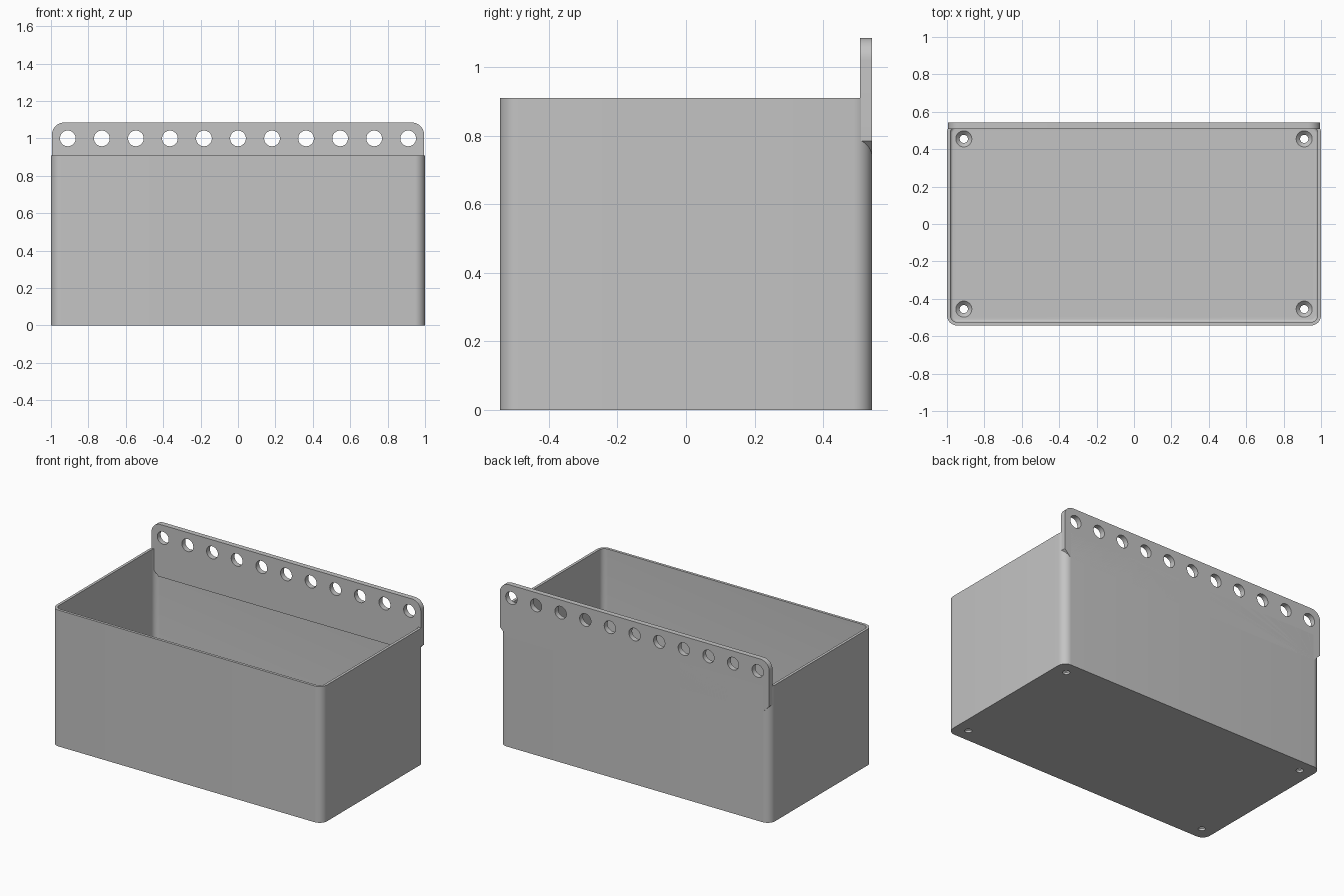
import bpy, bmesh, math
from mathutils import Matrix

cube = bpy.data.objects.get("Cube")
if cube:
    bpy.data.objects.remove(cube, do_unlink=True)

HALF_X, HALF_Y, HEIGHT = 1.0, 0.543, 0.91
RADIUS, WALL, FLOOR, FILLET = 0.055, 0.018, 0.035, 0.016
PLATE_X, PLATE_TOP, PLATE_BOTTOM, PLATE_DEPTH = 0.995, 1.085, 0.735, 0.035

grey = bpy.data.materials.new("grey plastic")
grey.use_nodes = True
colour = (0.55, 0.55, 0.55, 1)
grey.diffuse_color = colour
grey.node_tree.nodes["Principled BSDF"].inputs["Base Color"].default_value = colour


def make_object(name, bm):
    bmesh.ops.recalc_face_normals(bm, faces=bm.faces)
    mesh = bpy.data.meshes.new(name)
    bm.to_mesh(mesh)
    bm.free()
    mesh.materials.append(grey)
    obj = bpy.data.objects.new(name, mesh)
    bpy.context.collection.objects.link(obj)
    return obj


def arc(cx, cy, r, start, steps=10):
    """Quarter circle, counter-clockwise from a start angle in degrees."""
    angles = [math.radians(start + 90 * i / steps) for i in range(steps + 1)]
    return [(cx + r * math.cos(a), cy + r * math.sin(a)) for a in angles]


def rounded_ring(bm, inset, z):
    r = RADIUS - inset
    x, y = HALF_X - RADIUS, HALF_Y - RADIUS
    points = arc(x, y, r, 0) + arc(-x, y, r, 90) + arc(-x, -y, r, 180) + arc(x, -y, r, 270)
    return [bm.verts.new((px, py, z)) for px, py in points]


def cones(name, places, bottom_r, top_r, depth, turn=Matrix()):
    bm = bmesh.new()
    for place in places:
        bmesh.ops.create_cone(bm, cap_ends=True, segments=40, radius1=bottom_r,
                              radius2=top_r, depth=depth,
                              matrix=Matrix.Translation(place) @ turn)
    return make_object(name, bm)


def cut(obj, cutter):
    cutter.hide_render = True
    mod = obj.modifiers.new("holes", "BOOLEAN")
    mod.operation = "DIFFERENCE"
    mod.solver = "EXACT"
    mod.object = cutter
    bpy.context.view_layer.objects.active = obj
    bpy.ops.object.modifier_apply(modifier=mod.name)
    bpy.data.objects.remove(cutter, do_unlink=True)


# Open bin: outer wall, rim, inner wall, rounded inner floor edge
bm = bmesh.new()
levels = [(0, 0), (0, HEIGHT), (WALL, HEIGHT)]
for i in range(7):
    a = math.radians(15 * i)
    levels.append((WALL + FILLET * (1 - math.cos(a)), FLOOR + FILLET * (1 - math.sin(a))))
rings = [rounded_ring(bm, inset, z) for inset, z in levels]
for low, high in zip(rings, rings[1:]):
    for i in range(len(low)):
        j = (i + 1) % len(low)
        bm.faces.new((low[i], low[j], high[j], high[i]))
bm.faces.new(rings[0])
bm.faces.new(rings[-1])
bin_body = make_object("bin_body", bm)

# Countersunk screw holes in the floor corners
corners = [(sx * 0.91, sy * 0.455) for sx in (-1, 1) for sy in (-1, 1)]
cut(bin_body, cones("screw_cutter", [(x, y, 0) for x, y in corners], 0.022, 0.022, 0.2))
cut(bin_body, cones("countersink_cutter", [(x, y, FLOOR) for x, y in corners],
                    0.022, 0.064, 0.042))

# Back mounting plate: rounded top corners, sloped lower corners
bm = bmesh.new()
r, slope = 0.065, 0.05
cx, cz = PLATE_X - r, PLATE_TOP - r
outline = arc(cx, cz, r, 0) + arc(-cx, cz, r, 90)
outline += [(-PLATE_X, PLATE_BOTTOM + slope), (-PLATE_X + slope, PLATE_BOTTOM),
            (PLATE_X - slope, PLATE_BOTTOM), (PLATE_X, PLATE_BOTTOM + slope)]
face = bm.faces.new([bm.verts.new((x, HALF_Y, z)) for x, z in outline])
extruded = bmesh.ops.extrude_face_region(bm, geom=[face], use_keep_orig=True)
moved = [v for v in extruded["geom"] if isinstance(v, bmesh.types.BMVert)]
bmesh.ops.translate(bm, verts=moved, vec=(0, -PLATE_DEPTH, 0))
plate = make_object("mounting_plate", bm)

# Row of round hanging holes
hole_places = [(0.182 * i, HALF_Y, 1.0) for i in range(-5, 6)]
cut(plate, cones("hanging_hole_cutter", hole_places, 0.042, 0.042, 0.2,
                 Matrix.Rotation(math.pi / 2, 4, "X")))

# Smooth the rounded surfaces while keeping crisp edges
bpy.ops.object.select_all(action="DESELECT")
for obj in (bin_body, plate):
    obj.select_set(True)
bpy.context.view_layer.objects.active = bin_body
bpy.ops.object.shade_smooth_by_angle(angle=math.radians(30))
